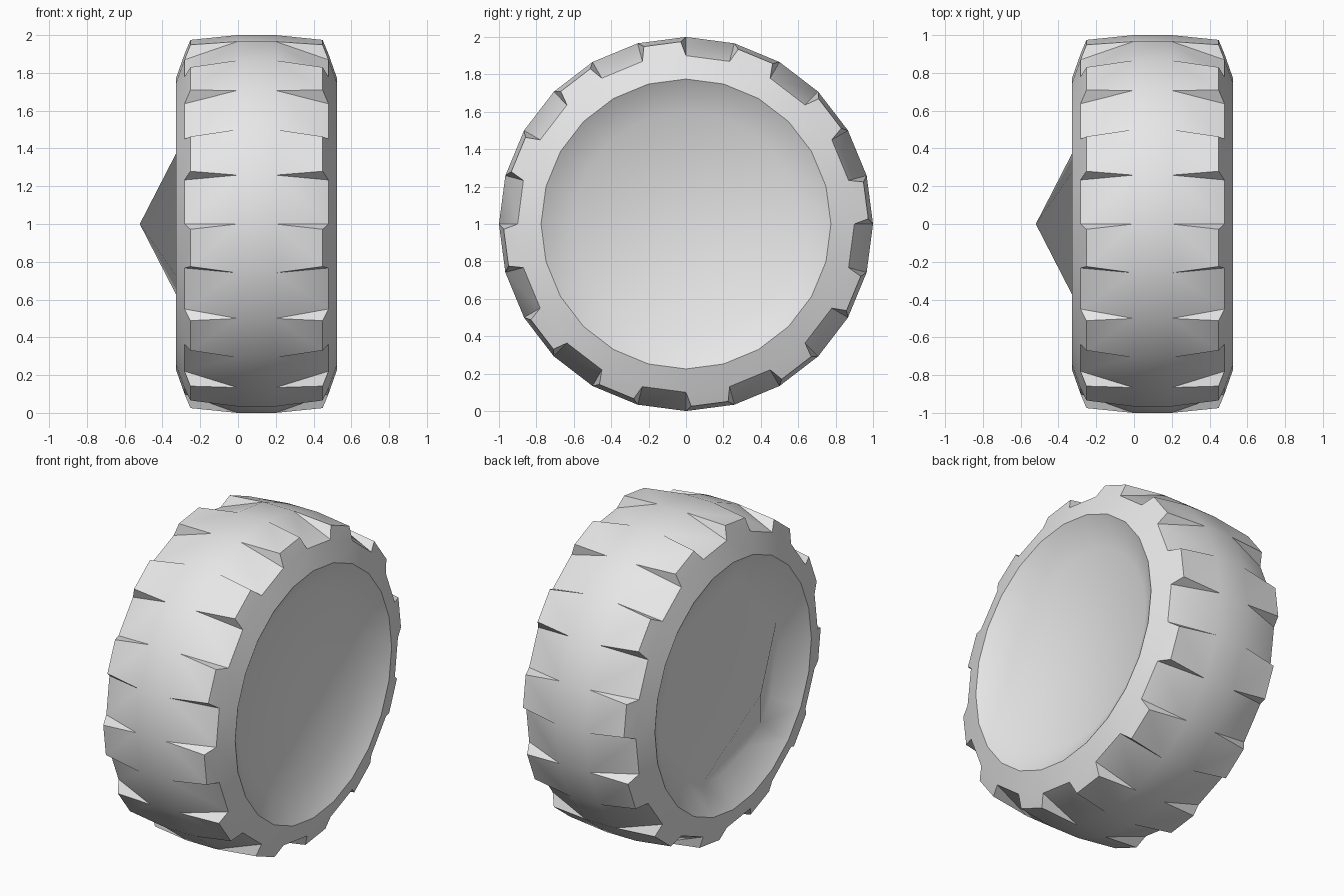
import bpy, bmesh, math

cube = bpy.data.objects.get("Cube")
if cube:
    bpy.data.objects.remove(cube, do_unlink=True)

SECTORS = 24
MID = 0.098          # centre plane of the tyre along the axle
BAND = 0.102         # half width of the flat centre band
RIM_X, RIM_R = 0.32, 0.6
INSET = 0.11         # how far block corners taper inward, in sectors

grey = bpy.data.materials.new("light_grey")
grey.use_nodes = True
colour = (0.8, 0.8, 0.8, 1)
grey.diffuse_color = colour
grey.node_tree.nodes["Principled BSDF"].inputs["Base Color"].default_value = colour


def point(x, radius, step):
    angle = 2 * math.pi * step / SECTORS
    return (x, radius * math.sin(angle), 1 + radius * math.cos(angle))


def finish(bm, name):
    bmesh.ops.remove_doubles(bm, verts=bm.verts, dist=0.0005)
    bmesh.ops.recalc_face_normals(bm, faces=bm.faces)
    mesh = bpy.data.meshes.new(name)
    bm.to_mesh(mesh)
    bm.free()
    mesh.materials.append(grey)
    obj = bpy.data.objects.new(name, mesh)
    bpy.context.collection.objects.link(obj)
    bpy.ops.object.select_all(action='DESELECT')
    obj.select_set(True)
    bpy.context.view_layer.objects.active = obj
    bpy.ops.object.shade_smooth_by_angle(angle=math.radians(40))


def add_face(bm, points):
    return bm.faces.new([bm.verts.new(p) for p in points])


# Wheel: alternating tapered tread blocks and sloping grooves on both shoulders
bm = bmesh.new()
# Profile points: distance from centre plane, radius, inset of the corner
rim, lip = (RIM_X, RIM_R, 0), (0.425, 0.775, 0)
shoulder, block, crown = (0.381, 0.9, 0), (0.35, 0.975, INSET), (BAND, 1.0, 0)
groove_profile = [rim, lip, shoulder, crown]
block_profile = [rim, lip, shoulder, block, crown]
for step in range(SECTORS):
    add_face(bm, [point(MID - BAND, 1, step), point(MID + BAND, 1, step),
                  point(MID + BAND, 1, step + 1), point(MID - BAND, 1, step + 1)])
    is_block = step % 2 == 1
    profile = block_profile if is_block else groove_profile
    for side in (-1, 1):
        start = [point(MID + side * x, r, step + i) for x, r, i in profile]
        end = [point(MID + side * x, r, step + 1 - i) for x, r, i in profile]
        for k in range(len(profile) - 1):
            add_face(bm, [start[k], start[k + 1], end[k + 1], end[k]])
        # Triangular end walls of each block
        if is_block:
            add_face(bm, start[2:])
            add_face(bm, end[2:])

# Flat hub disc on the left
add_face(bm, [point(MID + RIM_X, RIM_R, step) for step in range(SECTORS)])

# Six-sided pointed hub on the right, with flat slivers out to the rim
right_x = MID - RIM_X
for step in range(3, SECTORS + 3, 4):
    add_face(bm, [point(right_x, RIM_R, step), point(right_x, RIM_R, step + 4),
                  (-0.52, 0, 1)])
    add_face(bm, [point(right_x, RIM_R, step + i) for i in range(5)])
finish(bm, "wheel")
